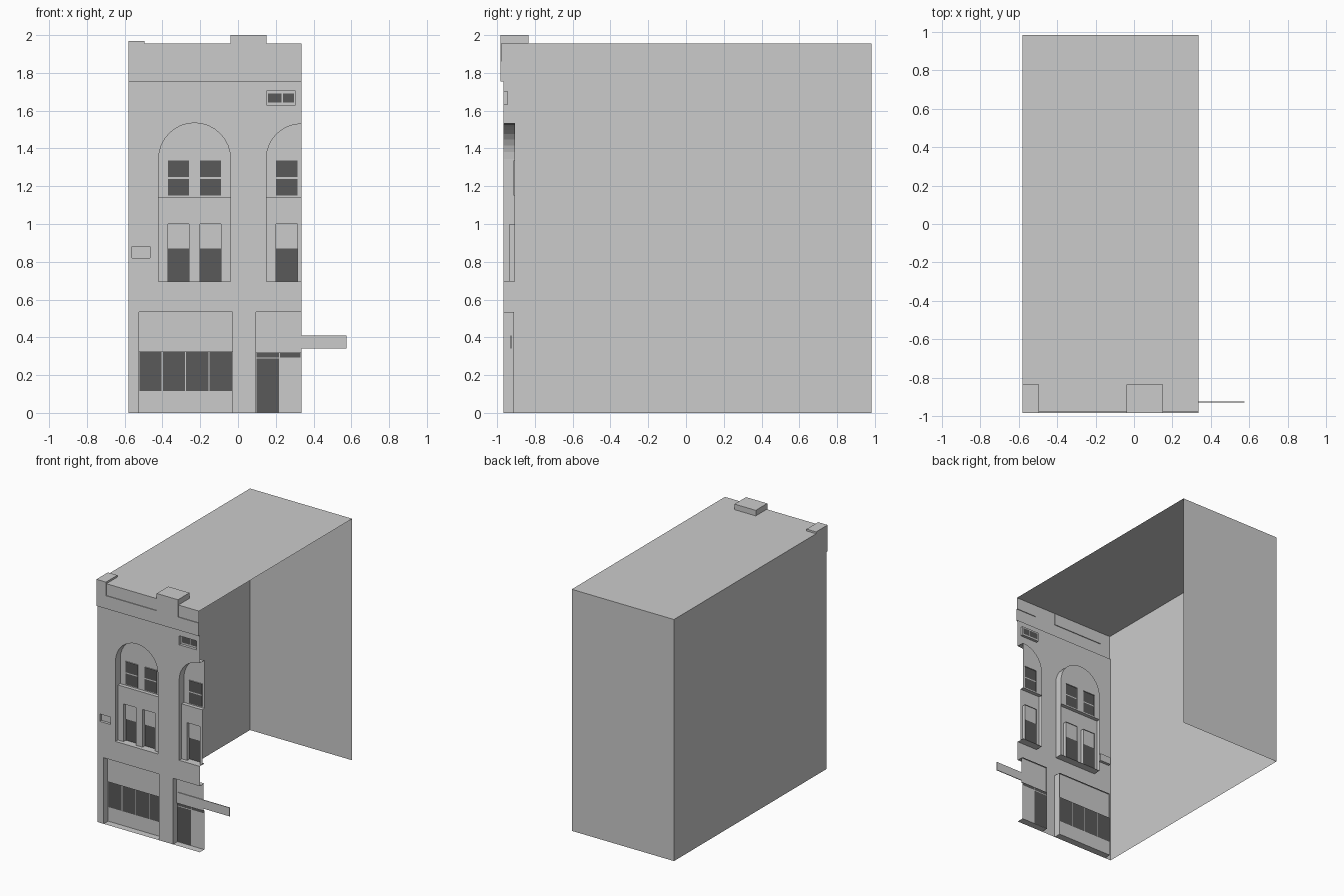
import bpy, bmesh, math
from mathutils import Vector

if "Cube" in bpy.data.objects:
    bpy.data.objects.remove(bpy.data.objects["Cube"])

L, R, BACK, ROOF = -0.58, 0.335, 0.982, 1.955
WALL, PARAPET, BAND = -0.967, -0.982, -0.976     # front planes
DEEP, PANEL, SHOP, SHOP_SIGN = -0.905, -0.935, -0.91, -0.922

dark = bpy.data.materials.new("dark_glass")
dark.diffuse_color = (0.1, 0.1, 0.1, 1)
dark.use_nodes = True
dark.node_tree.nodes["Principled BSDF"].inputs["Base Color"].default_value = dark.diffuse_color


def finish(name, bm, mat=None):
    me = bpy.data.meshes.new(name)
    bm.to_mesh(me)
    bm.free()
    if mat:
        me.materials.append(mat)
    ob = bpy.data.objects.new(name, me)
    bpy.context.collection.objects.link(ob)
    return ob


def faces(name, polys, mat=None):
    bm = bmesh.new()
    for poly in polys:
        bm.faces.new([bm.verts.new(p) for p in poly])
    return finish(name, bm, mat)


def sheet(name, y, outline, holes=(), mat=None):
    """Flat front-facing wall with holes, drawn in x and z."""
    bm = bmesh.new()
    for loop in [outline, *holes]:
        vs = [bm.verts.new((x, y, z)) for x, z in loop]
        for a, b in zip(vs, vs[1:] + vs[:1]):
            bm.edges.new((a, b))
    bmesh.ops.triangle_fill(bm, edges=bm.edges[:], use_beauty=True,
                            use_dissolve=False, normal=Vector((0, -1, 0)))
    bm.normal_update()
    for f in bm.faces:
        if f.normal.y > 0:
            f.normal_flip()
    return finish(name, bm, mat)


def reveal(name, pts, y0, y1, closed=False):
    """Strip running back from a path; faces the left of travel."""
    pairs = list(zip(pts, pts[1:] + pts[:1]))
    if not closed:
        pairs.pop()
    return faces(name, [[(a[0], y0, a[1]), (b[0], y0, b[1]),
                         (b[0], y1, b[1]), (a[0], y1, a[1])] for a, b in pairs])


def rect(x0, x1, z0, z1):
    return [(x0, z0), (x1, z0), (x1, z1), (x0, z1)]


def arc(cx, cz, r, a0, a1, n):
    return [(cx + r * math.cos(math.radians(a0 + (a1 - a0) * i / n)),
             cz + r * math.sin(math.radians(a0 + (a1 - a0) * i / n))) for i in range(n + 1)]


# shell: left wall, back wall and roof (right side and floor are open)
faces("left_wall", [[(L, BACK, 0), (L, WALL, 0), (L, WALL, ROOF), (L, BACK, ROOF)],
                    [(L, WALL, 1.755), (L, PARAPET, 1.755), (L, PARAPET, ROOF), (L, WALL, ROOF)]])
faces("back_wall", [[(R, BACK, 0), (L, BACK, 0), (L, BACK, ROOF), (R, BACK, ROOF)]])
faces("roof", [[(L, BAND, ROOF), (R, BAND, ROOF), (R, BACK, ROOF), (L, BACK, ROOF)]])

# front wall with its openings
arch1 = arc(-0.23, 1.345, 0.19, 0, 180, 16)
arch2 = arc(R, 1.345, 0.185, 90, 180, 8)
bay1 = [(-0.42, 0.695), (-0.04, 0.695)] + arch1
vent = rect(-0.56, -0.465, 0.82, 0.88)
attic = rect(0.15, 0.305, 1.63, 1.703)
shop = rect(-0.525, -0.03, 0, 0.535)
outline = [(L, 0), (-0.525, 0), (-0.525, 0.535), (-0.03, 0.535), (-0.03, 0), (0.095, 0),
           (0.095, 0.535), (R, 0.535), (R, 0.695), (0.15, 0.695)] + arch2[::-1] \
          + [(R, 1.755), (L, 1.755)]
sheet("front_wall", WALL, outline, [bay1, vent, attic])
reveal("arch_reveal_left", bay1, WALL, DEEP, True)
reveal("arch_reveal_right", arch2 + [(0.15, 0.695), (R, 0.695)], WALL, DEEP)
reveal("vent_reveal", vent, WALL, -0.945, True)
sheet("vent_back", -0.945, vent)
reveal("attic_reveal", attic, WALL, -0.945, True)
attic_panes = [rect(0.16, 0.23, 1.643, 1.692), rect(0.238, 0.297, 1.643, 1.692)]
sheet("attic_frame", -0.945, attic, attic_panes)
for p in attic_panes:
    sheet("attic_glass", -0.945, p, mat=dark)

# arched bays: upper windows over a thicker panel with lower windows
bays = [(-0.42, -0.04, arch1, [(-0.37, -0.26), (-0.20, -0.09)]),
        (0.15, R, arch2, [(0.20, 0.315)])]
for x0, x1, top, wins in bays:
    sheet("upper_panel", DEEP, [(x0, 1.14), (x1, 1.14)] + top,
          [rect(a, b, 1.15, 1.335) for a, b in wins])
    reveal("bay_ledge", [(x0, 1.14), (x1, 1.14)], PANEL, DEEP)
    lower = [(x0, 0.695)]
    for a, b in wins:
        lower += [(a, 0.695), (a, 1.0), (b, 1.0), (b, 0.695)]
    sheet("lower_panel", PANEL, lower + [(x1, 0.695), (x1, 1.14), (x0, 1.14)])
    for a, b in wins:
        reveal("upper_window_frame", rect(a, b, 1.15, 1.335), -0.912, DEEP, True)
        sheet("upper_window_glass", -0.912, rect(a, b, 1.15, 1.239), mat=dark)
        sheet("upper_window_bar", -0.912, rect(a, b, 1.239, 1.248))
        sheet("upper_window_glass", -0.912, rect(a, b, 1.248, 1.335), mat=dark)
        reveal("lower_window_reveal", [(b, 0.695), (b, 1.0), (a, 1.0), (a, 0.695)], PANEL, DEEP)
        sheet("lower_window_glass", DEEP, rect(a, b, 0.695, 0.87), mat=dark)
        sheet("lower_window_blind", -0.911, rect(a, b, 0.87, 1.0))
        reveal("blind_underside", [(b, 0.87), (a, 0.87)], -0.911, DEEP)

# shop front
reveal("shop_reveal", shop, WALL, SHOP, True)
sheet("shop_fascia", SHOP_SIGN, rect(-0.525, -0.03, 0.325, 0.535))
reveal("fascia_underside", [(-0.03, 0.325), (-0.525, 0.325)], SHOP_SIGN, SHOP)
pitch = 0.495 / 4
panes = [rect(-0.525 + i * pitch + 0.003, -0.525 + (i + 1) * pitch - 0.003, 0.115, 0.322)
         for i in range(4)]
sheet("shop_frame", SHOP, rect(-0.525, -0.03, 0, 0.325), panes)
for p in panes:
    sheet("shop_glass", SHOP, p, mat=dark)

# entrance
reveal("entrance_reveal", [(R, 0.535), (0.095, 0.535), (0.095, 0), (R, 0)], WALL, SHOP)
sheet("entrance_fascia", SHOP_SIGN, rect(0.095, R, 0.318, 0.535))
reveal("entrance_underside", [(R, 0.318), (0.095, 0.318)], SHOP_SIGN, SHOP)
door_panes = [rect(0.097, 0.217, 0.002, 0.287), rect(0.097, 0.217, 0.293, 0.316),
              rect(0.223, 0.331, 0.293, 0.316)]
sheet("entrance_frame", SHOP, rect(0.095, R, 0, 0.318), door_panes)
for p in door_panes:
    sheet("entrance_glass", SHOP, p, mat=dark)

# projecting sign board
bpy.ops.mesh.primitive_cube_add(size=1, location=(0.3425, -0.926, 0.375))
board = bpy.context.object
board.name = "sign_board"
board.scale = (0.465, 0.006, 0.07)

# parapet with sunken bands and two raised blocks
blocks = [(L, -0.495, 1.97), (-0.04, 0.15, 2.0)]
profile = [(L, 1.755), (R, 1.755), (R, 1.86), (0.15, 1.86), (0.15, 2.0), (-0.04, 2.0),
           (-0.04, 1.86), (-0.495, 1.86), (-0.495, 1.97), (L, 1.97)]
sheet("parapet_front", PARAPET, profile)
reveal("parapet_soffit", [(R, 1.755), (L, 1.755)], PARAPET, WALL)
for a, b in [(-0.495, -0.04), (0.15, R)]:
    sheet("parapet_band", BAND, rect(a, b, 1.86, ROOF))
    reveal("band_ledge", [(a, 1.86), (b, 1.86)], PARAPET, BAND)
reveal("band_ends", [(-0.495, ROOF), (-0.495, 1.86)], PARAPET, BAND)
reveal("band_ends", [(-0.04, 1.86), (-0.04, ROOF)], PARAPET, BAND)
reveal("band_ends", [(0.15, ROOF), (0.15, 1.86)], PARAPET, BAND)
for a, b, h in blocks:
    reveal("parapet_block", [(a, ROOF), (a, h), (b, h), (b, ROOF)], PARAPET, -0.835)
    faces("block_back", [[(b, -0.835, ROOF), (a, -0.835, ROOF), (a, -0.835, h), (b, -0.835, h)]])
